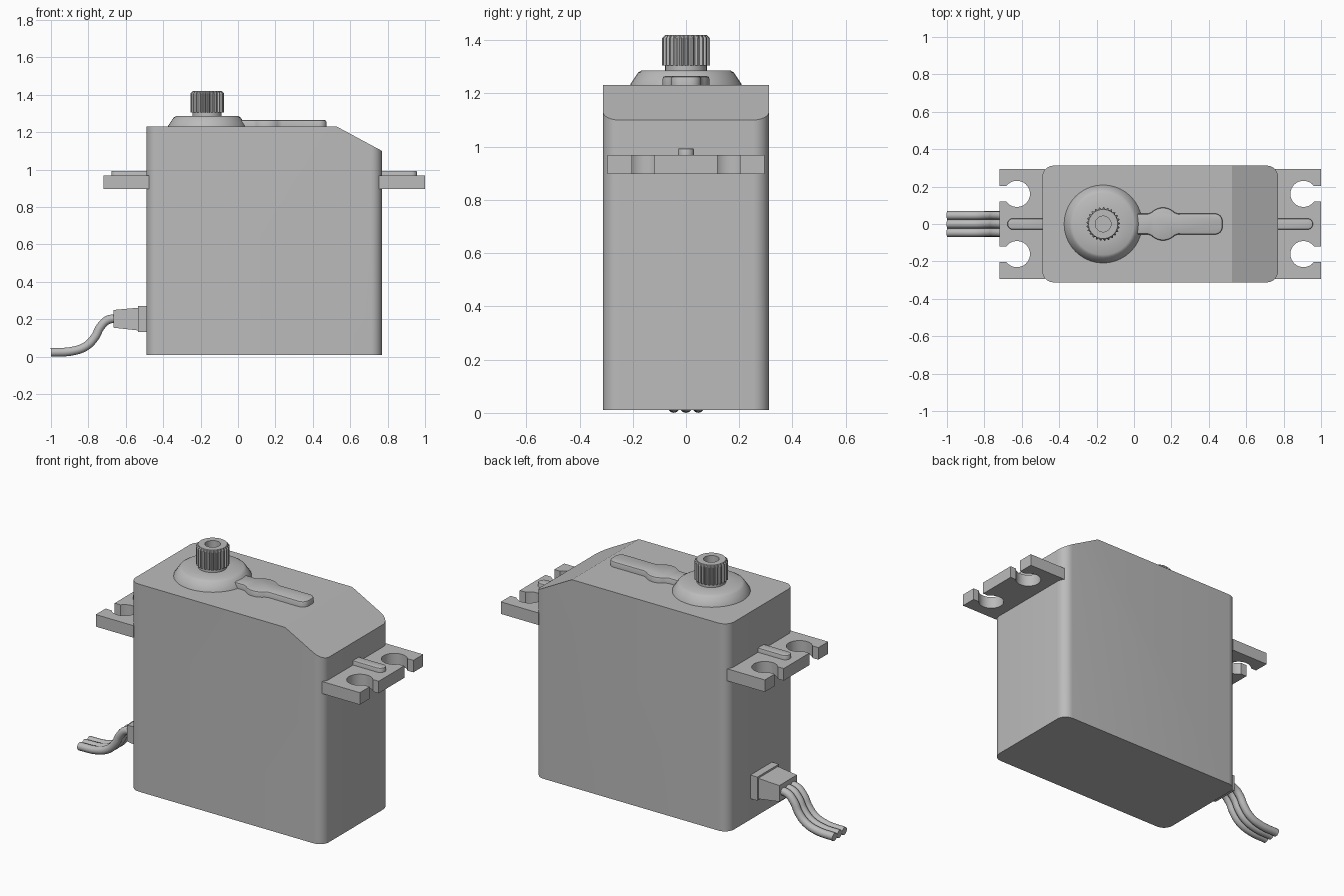
import bpy, bmesh
from math import sin, cos, pi, radians, asin
from mathutils import Vector

if "Cube" in bpy.data.objects:
    bpy.data.objects.remove(bpy.data.objects["Cube"])

grey = bpy.data.materials.new("plain_grey")
grey.diffuse_color = (0.5, 0.5, 0.5, 1)
grey.use_nodes = True
grey.node_tree.nodes["Principled BSDF"].inputs["Base Color"].default_value = grey.diffuse_color

MID = 0.14      # x of the case centre
SHAFT = -0.165  # x of the output shaft


def finish(name, bm, angle=35):
    bmesh.ops.recalc_face_normals(bm, faces=bm.faces)
    me = bpy.data.meshes.new(name)
    bm.to_mesh(me)
    bm.free()
    me.materials.append(grey)
    ob = bpy.data.objects.new(name, me)
    bpy.context.collection.objects.link(ob)
    bpy.ops.object.select_all(action='DESELECT')
    ob.select_set(True)
    bpy.context.view_layer.objects.active = ob
    bpy.ops.object.shade_smooth_by_angle(angle=radians(angle))
    return ob


def arc(cx, cy, r, a0, a1, n):
    """Points on an arc, angles in degrees."""
    return [(cx + r * cos(radians(a0 + (a1 - a0) * i / n)),
             cy + r * sin(radians(a0 + (a1 - a0) * i / n))) for i in range(n + 1)]


def flip(half):
    """Close an outline by mirroring its upper half in y."""
    return half + [(x, -y) for x, y in reversed(half)]


def prism(outline, z0, z1, bevel=0):
    bm = bmesh.new()
    base = bm.faces.new([bm.verts.new((x, y, z0)) for x, y in outline])
    ext = bmesh.ops.extrude_face_region(bm, geom=[base], use_keep_orig=True)
    top = [g for g in ext['geom'] if isinstance(g, bmesh.types.BMVert)]
    bmesh.ops.translate(bm, verts=top, vec=(0, 0, z1 - z0))
    if bevel:
        edges = [e for e in bm.edges if all(v.co.z > z1 - 1e-4 for v in e.verts)]
        bmesh.ops.bevel(bm, geom=edges, offset=bevel, segments=2, profile=0.5,
                        affect='EDGES', clamp_overlap=True)
    return bm


def loft(rings):
    """Skin equal-sized rings of points and cap both ends."""
    bm = bmesh.new()
    vs = [[bm.verts.new(p) for p in ring] for ring in rings]
    n = len(vs[0])
    for a, b in zip(vs, vs[1:]):
        for i in range(n):
            j = (i + 1) % n
            bm.faces.new((a[i], a[j], b[j], b[i]))
    bm.faces.new(vs[0])
    bm.faces.new(vs[-1])
    return bm


def ring(radius, z, n):
    """Circle on the shaft axis; radius may be a function of the index."""
    f = radius if callable(radius) else (lambda i: radius)
    return [(SHAFT + f(i) * cos(2 * pi * i / n), f(i) * sin(2 * pi * i / n), z)
            for i in range(n)]


# Case: rounded block with a sloped cut at the top end
R = 0.06
hx, hy = 0.63, 0.312
case = []
for sx, sy, a in ((1, 1, 0), (-1, 1, 90), (-1, -1, 180), (1, -1, 270)):
    case += arc(MID + sx * (hx - R), sy * (hy - R), R, a, a + 90, 8)
bm = prism(case, 0.01, 1.232)
cut = bmesh.ops.bisect_plane(bm, geom=bm.verts[:] + bm.edges[:] + bm.faces[:],
                             plane_co=(0.525, 0, 1.232),
                             plane_no=Vector((0.132, 0, 0.245)).normalized(),
                             clear_outer=True)
bmesh.ops.holes_fill(bm, edges=[e for e in bm.edges if e.is_boundary], sides=0)
finish("case", bm, 25)

# Mounting tabs with keyhole slots and a stiffening rib, at both ends
hr, slot = 0.07, 0.042
a = asin(slot / hr) * 180 / pi
tab = flip([(0.755, 0.295), (1.0, 0.295), (1.0, 0.161 + slot)]
           + arc(0.906, 0.161, hr, a, 360 - a, 24) + [(1.0, 0.161 - slot)])
rib = flip([(0.75, 0.03)] + arc(0.927, 0, 0.03, 90, 5, 6))
for side in ("right", "left"):
    for part, shape, z0, z1, bev in (("tab", tab, 0.897, 0.968, 0),
                                     ("tab_rib", rib, 0.96, 0.994, 0.007)):
        bm = prism(shape, z0, z1, bev)
        if side == "left":
            for v in bm.verts:
                v.co.x = 2 * MID - v.co.x
        finish(side + "_" + part, bm)

# Raised strip on the lid, swelling into a disc
lid = flip([(-0.02, 0.055), (0.075, 0.055)] + arc(0.155, 0, 0.088, 135, 45, 12)
           + [(0.235, 0.055)] + arc(0.433, 0.016, 0.04, 90, 0, 6))
finish("lid_strip", prism(lid, 1.225, 1.265, 0.01))

# Shaft collar and neck
finish("shaft_collar", loft([ring(r, z, 40) for r, z in (
    (0.21, 1.225), (0.208, 1.236), (0.18, 1.278), (0.165, 1.287),
    (0.078, 1.287), (0.078, 1.31))]))

# Splined output shaft with a screw hole
N = 100


def teeth(outer, inner):
    return lambda i: outer if i % 4 < 2 else inner


finish("spline_shaft", loft([
    ring(0.078, 1.305, N), ring(teeth(0.09, 0.081), 1.305, N),
    ring(teeth(0.09, 0.081), 1.408, N), ring(0.078, 1.42, N),
    ring(0.042, 1.42, N), ring(0.042, 1.36, N)]), 30)


# Cable strain relief: plate plus tapered block
def section(x, y, z0, z1):
    return [(x, -y, z0), (x, y, z0), (x, y, z1), (x, -y, z1)]


finish("cable_plate", loft([section(-0.48, 0.1, 0.133, 0.272),
                            section(-0.535, 0.1, 0.133, 0.272)]))
finish("cable_boot", loft([section(-0.53, 0.092, 0.14, 0.262),
                           section(-0.665, 0.082, 0.155, 0.25)]))

# Three wires side by side
path = [(-0.64, 0.203), (-0.695, 0.197), (-0.735, 0.16), (-0.765, 0.105),
        (-0.81, 0.058), (-0.88, 0.031), (-1.0, 0.023)]
for k, y in enumerate((-0.046, 0, 0.046)):
    cu = bpy.data.curves.new("wire", 'CURVE')
    cu.dimensions = '3D'
    cu.bevel_depth = 0.023
    cu.bevel_resolution = 4
    cu.resolution_u = 6
    cu.use_fill_caps = True
    sp = cu.splines.new('BEZIER')
    sp.bezier_points.add(len(path) - 1)
    for p, (x, z) in zip(sp.bezier_points, path):
        p.co = (x, y, z)
        p.handle_left_type = p.handle_right_type = 'AUTO'
    cu.materials.append(grey)
    ob = bpy.data.objects.new("wire_%d" % (k + 1), cu)
    bpy.context.collection.objects.link(ob)
    bpy.ops.object.select_all(action='DESELECT')
    ob.select_set(True)
    bpy.context.view_layer.objects.active = ob
    bpy.ops.object.convert(target='MESH')
    bpy.ops.object.shade_smooth_by_angle(angle=radians(40))
